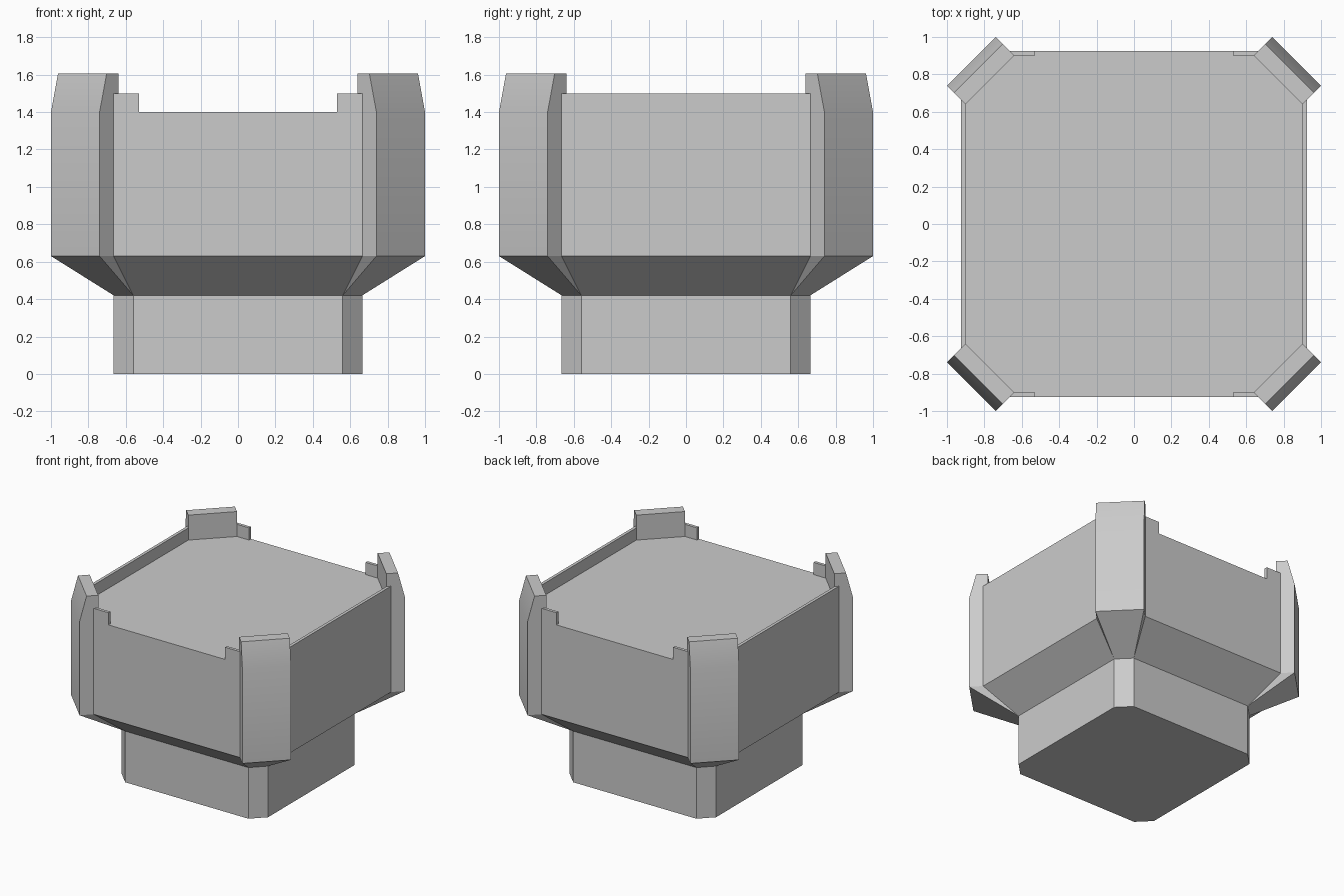
import bpy, bmesh, math
from mathutils import Matrix

cube = bpy.data.objects.get("Cube")
if cube:
    bpy.data.objects.remove(cube, do_unlink=True)

grey = bpy.data.materials.new("plain_grey")
grey.use_nodes = True
colour = (0.6, 0.6, 0.6, 1)
grey.diffuse_color = colour
grey.node_tree.nodes["Principled BSDF"].inputs["Base Color"].default_value = colour

BASE, BASE_CUT = 0.665, 0.56     # base half width, start of its corner cut
BODY, BODY_CUT = 0.925, 0.665    # body half width, start of its corner cut
INNER, INNER_CUT = 0.9, 0.64     # inside of the rim
SHOULDER, FLARE, FLOOR, RIM, TOP = 0.42, 0.63, 1.4, 1.5, 1.605


def loft(name, rings, turn=0):
    """Join stacked rings of points, cap both ends, turn about z."""
    bm = bmesh.new()
    loops = [[bm.verts.new(p) for p in ring] for ring in rings]
    n = len(loops[0])
    for low, high in zip(loops, loops[1:]):
        for i in range(n):
            j = (i + 1) % n
            bm.faces.new((low[i], low[j], high[j], high[i]))
    bm.faces.new(loops[0][::-1])
    bm.faces.new(loops[-1])
    bmesh.ops.remove_doubles(bm, verts=bm.verts, dist=0.0001)
    bmesh.ops.recalc_face_normals(bm, faces=bm.faces)
    bm.transform(Matrix.Rotation(turn, 4, "Z"))
    mesh = bpy.data.meshes.new(name)
    bm.to_mesh(mesh)
    bm.free()
    mesh.materials.append(grey)
    obj = bpy.data.objects.new(name, mesh)
    bpy.context.collection.objects.link(obj)
    return obj


def octagon(half, cut, z):
    return [(x, y, z) for x, y in (
        (half, -cut), (half, cut), (cut, half), (-cut, half),
        (-half, cut), (-half, -cut), (-cut, -half), (cut, -half))]


def slab(name, plan, turn):
    return loft(name, [[(x, y, z) for x, y in plan] for z in (FLOOR, RIM)], turn)


# Base, flare and body in one solid
loft("body", [octagon(BASE, BASE_CUT, 0), octagon(BASE, BASE_CUT, SHOULDER),
              octagon(BODY, BODY_CUT, FLARE), octagon(BODY, BODY_CUT, FLOOR)])


# Corner posts, drawn along +x and turned onto the diagonals
def post_ring(inner, outer, half, z):
    return [(inner, -half, z), (outer, -half, z), (outer, half, z), (inner, half, z)]


s = math.sqrt(2)
foot, foot_half = (BASE + BASE_CUT) / s, (BASE - BASE_CUT) / s
inside, half = (INNER + INNER_CUT) / s, (INNER - INNER_CUT) / s
corners = ("back_left", "back_right", "front_right", "front_left")
for i, corner in enumerate(corners):
    post = loft(corner + "_post", [
        post_ring(foot, foot, foot_half, SHOULDER),
        post_ring(inside, 1.74 / s, half, FLARE),
        post_ring(inside, 1.74 / s, half, FLOOR),
        post_ring(inside, 1.665 / s, half, TOP)], math.radians(45 + 90 * i))
    bpy.ops.object.select_all(action="DESELECT")
    post.select_set(True)
    bpy.context.view_layer.objects.active = post
    bpy.ops.object.shade_smooth_by_angle(angle=math.radians(25))

# Full rims on the two sides
for name, turn in (("left_rim", 0), ("right_rim", math.pi)):
    slab(name, [(INNER, -INNER_CUT), (BODY, -BODY_CUT),
                (BODY, BODY_CUT), (INNER, INNER_CUT)], turn)

# Short rim tabs beside the posts at front and back
for end, turn in (("back", math.pi / 2), ("front", -math.pi / 2)):
    for number, side in enumerate((-1, 1), 1):
        slab(f"{end}_tab_{number}", [
            (INNER, side * 0.53), (BODY, side * 0.53),
            (BODY, side * BODY_CUT), (INNER, side * INNER_CUT)], turn)
